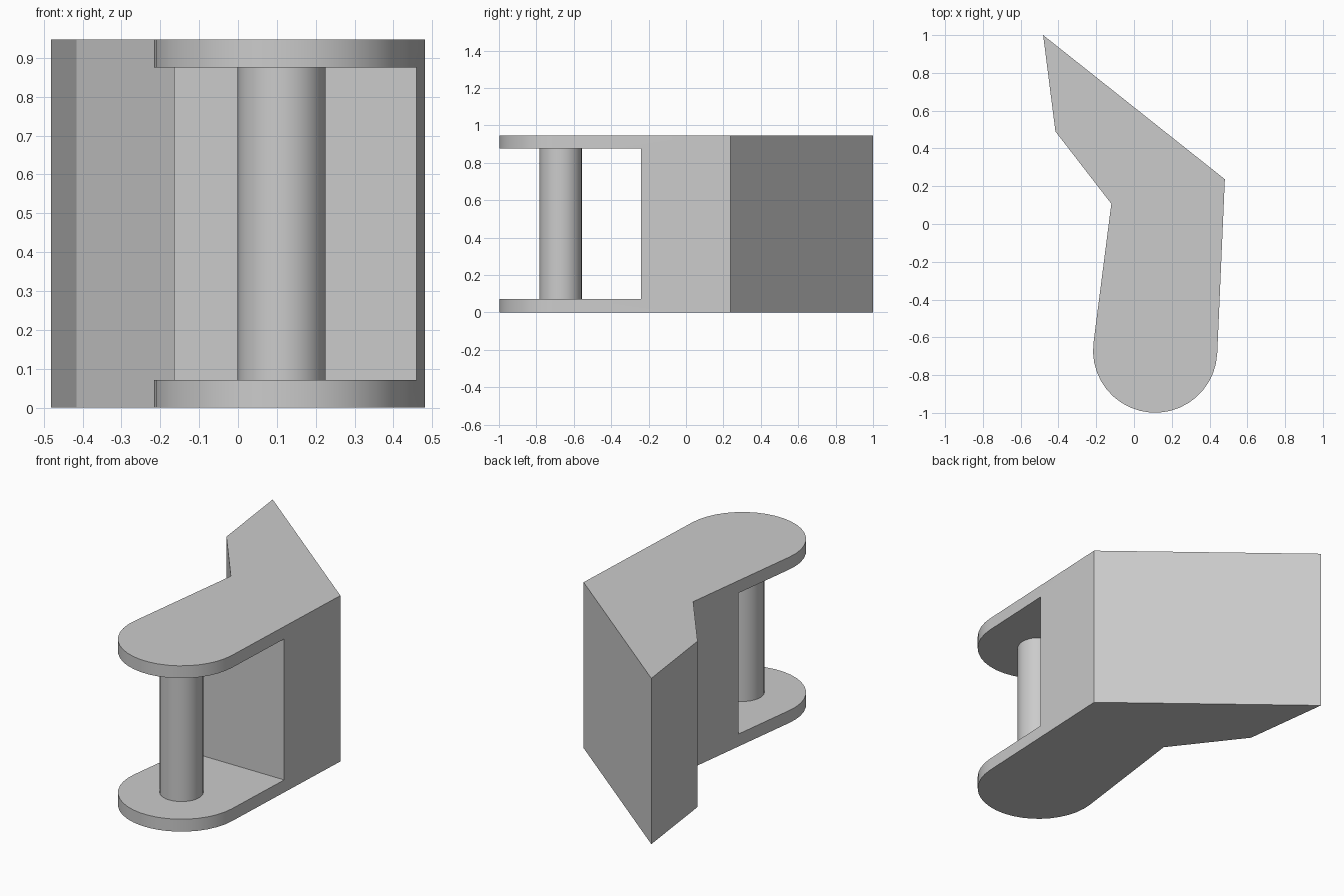
import bpy, bmesh
from math import radians, cos, sin

if "Cube" in bpy.data.objects:
    bpy.data.objects.remove(bpy.data.objects["Cube"])

HEIGHT, PLATE = 0.947, 0.071
PIN_X, PIN_Y = 0.112, -0.67
TIP_RADIUS, PIN_RADIUS = 0.329, 0.113
NOTCH_Y = -0.24

grey = bpy.data.materials.new("light grey")
grey.use_nodes = True
grey.diffuse_color = (0.6, 0.6, 0.6, 1)
grey.node_tree.nodes["Principled BSDF"].inputs["Base Color"].default_value = grey.diffuse_color


def smooth(obj):
    bpy.ops.object.select_all(action="DESELECT")
    obj.select_set(True)
    bpy.context.view_layer.objects.active = obj
    bpy.ops.object.shade_smooth_by_angle(angle=radians(25))


def prism(name, outline, z0, z1):
    """Extrude a closed outline from z0 up to z1."""
    bm = bmesh.new()
    base = bm.faces.new([bm.verts.new((x, y, z0)) for x, y in outline])
    top = bmesh.ops.extrude_face_region(bm, geom=[base])["geom"]
    bmesh.ops.translate(bm, vec=(0, 0, z1 - z0),
                        verts=[v for v in top if isinstance(v, bmesh.types.BMVert)])
    bmesh.ops.recalc_face_normals(bm, faces=bm.faces)
    mesh = bpy.data.meshes.new(name)
    bm.to_mesh(mesh)
    bm.free()
    mesh.materials.append(grey)
    obj = bpy.data.objects.new(name, mesh)
    bpy.context.collection.objects.link(obj)
    return obj


def arc(radius, start, end, steps):
    angles = [radians(start + (end - start) * i / steps) for i in range(steps + 1)]
    return [(PIN_X + radius * cos(a), PIN_Y + radius * sin(a)) for a in angles]


# Bent body with a rounded front end
outline = [(-0.12, 0.107), (-0.416, 0.49), (-0.481, 1.0), (0.481, 0.237)]
outline += arc(TIP_RADIUS, -2.7, -187.5, 20)
body = prism("bracket_body", outline, 0, HEIGHT)

# Slot that leaves two fork plates
cutter = prism("slot_cutter", [(-1, -2), (1, -2), (1, NOTCH_Y), (-1, NOTCH_Y)],
               PLATE, HEIGHT - PLATE)
cutter.hide_render = True
slot = body.modifiers.new("slot", "BOOLEAN")
slot.operation = "DIFFERENCE"
slot.solver = "EXACT"
slot.object = cutter
bpy.context.view_layer.objects.active = body
bpy.ops.object.modifier_apply(modifier="slot")
bpy.data.objects.remove(cutter)
smooth(body)

# Pin between the fork plates
pin = prism("hinge_pin", arc(PIN_RADIUS, 0, 348.75, 31), PLATE, HEIGHT - PLATE)
smooth(pin)
